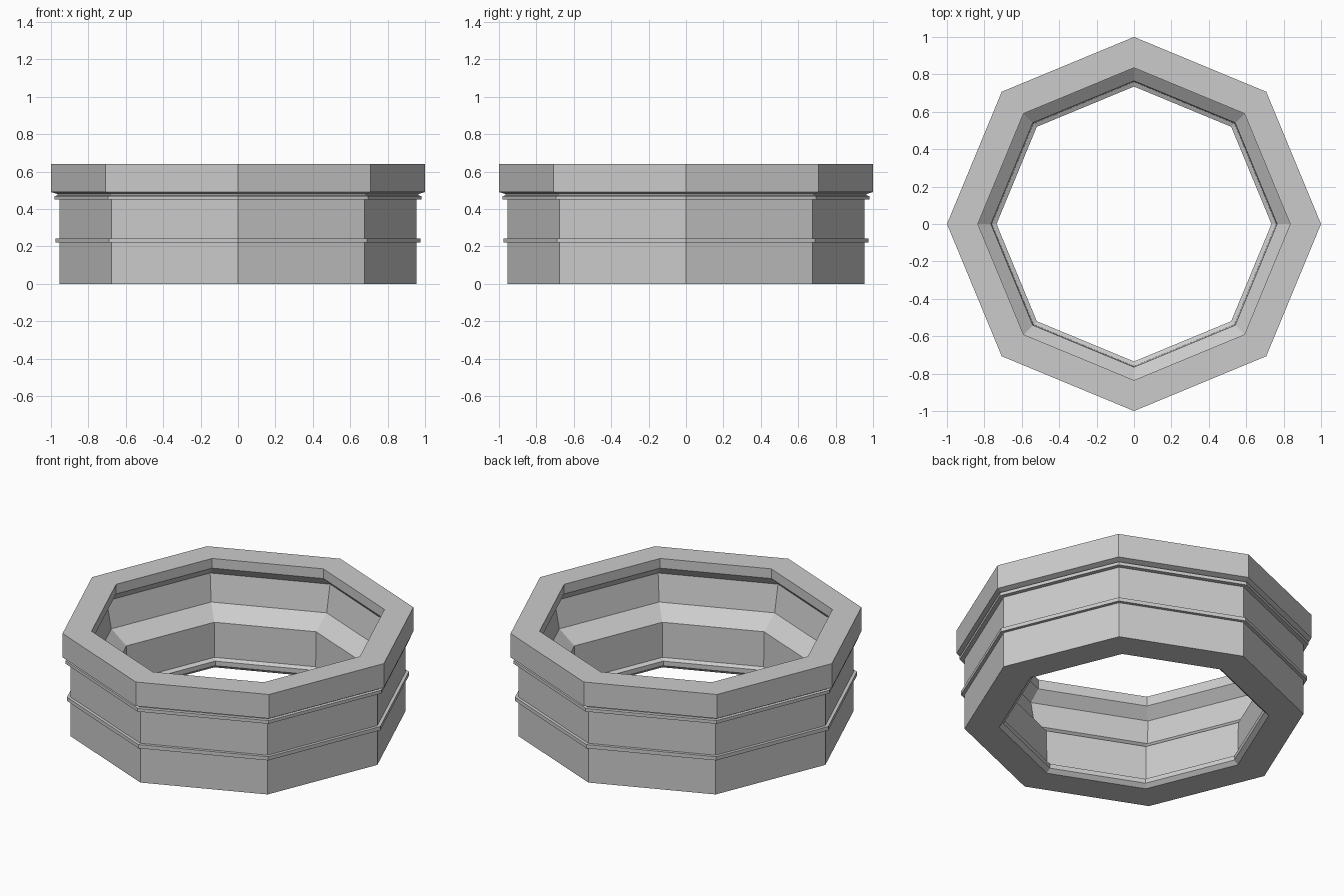
import bpy, bmesh
from math import cos, sin, pi

if "Cube" in bpy.data.objects:
    bpy.data.objects.remove(bpy.data.objects["Cube"])

SIDES = 8

# Closed cross-section as (radius, height), starting at the outer bottom edge
profile = [
    # outer wall with two thin raised bands and the wide top collar
    (0.955, 0.0), (0.955, 0.22), (0.975, 0.22), (0.975, 0.243),
    (0.955, 0.243), (0.955, 0.45), (0.982, 0.45), (0.982, 0.47),
    (0.965, 0.472), (0.965, 0.48), (1.0, 0.491), (1.0, 0.64),
    # inner side: rim, undercut, sloping seat, bore, bottom lip
    (0.835, 0.64), (0.835, 0.58), (0.90, 0.52), (0.868, 0.355),
    (0.765, 0.277), (0.76, 0.062), (0.735, 0.05), (0.735, 0.022),
    (0.76, 0.0),
]


def revolve(name, section, sides):
    """Sweep a closed section round the z axis into a faceted ring."""
    bm = bmesh.new()
    rings = [[bm.verts.new((r * cos(2 * pi * i / sides), r * sin(2 * pi * i / sides), z))
              for r, z in section] for i in range(sides)]
    n = len(section)
    for i in range(sides):
        a, b = rings[i], rings[(i + 1) % sides]
        for j in range(n):
            k = (j + 1) % n
            bm.faces.new((a[j], b[j], b[k], a[k]))
    bmesh.ops.recalc_face_normals(bm, faces=bm.faces)
    mesh = bpy.data.meshes.new(name)
    bm.to_mesh(mesh)
    bm.free()
    obj = bpy.data.objects.new(name, mesh)
    bpy.context.collection.objects.link(obj)
    return obj


# Octagonal ring body
revolve("octagonal_ring", profile, SIDES)
